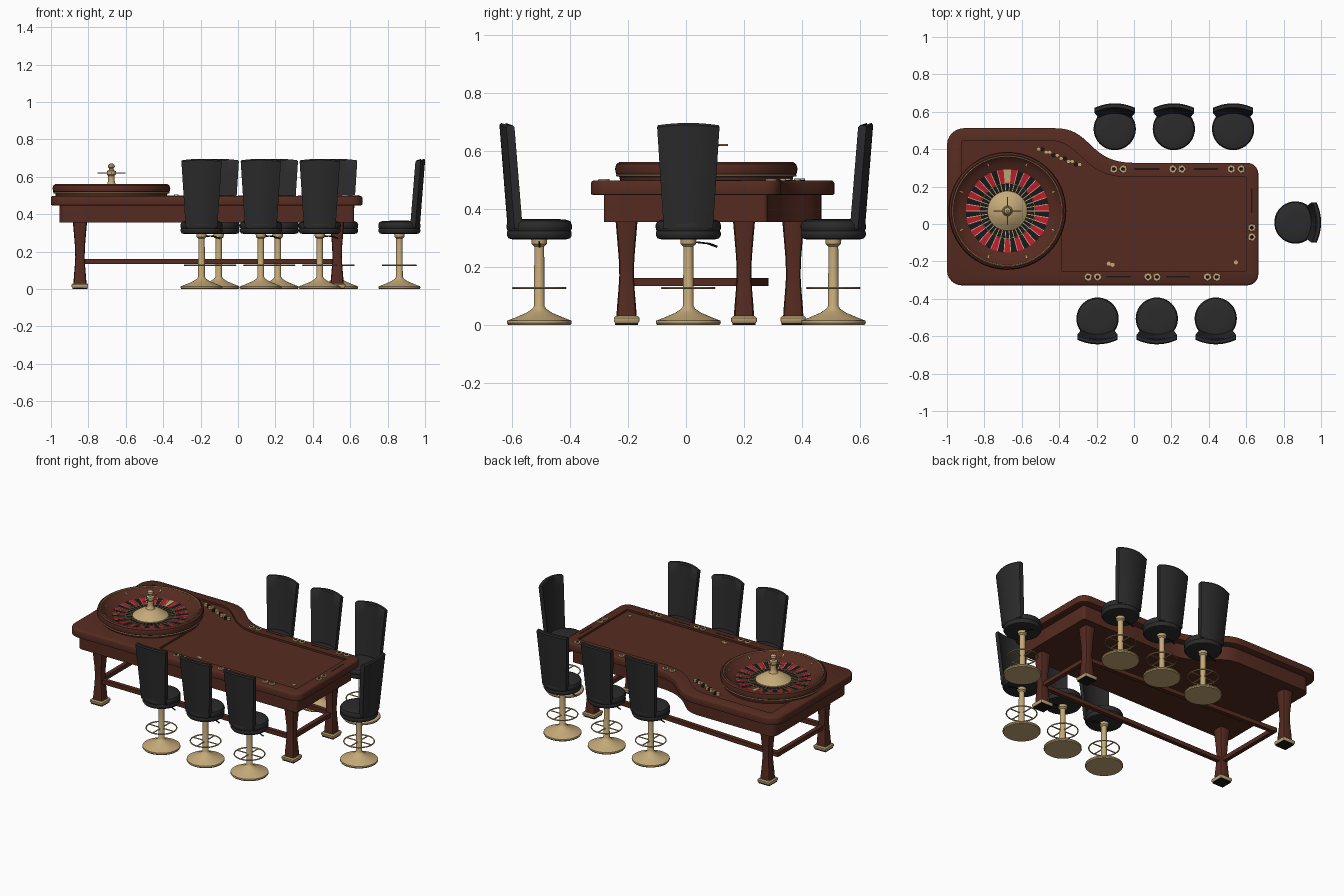
import bpy, bmesh, math
from mathutils import Vector

if "Cube" in bpy.data.objects:
    bpy.data.objects.remove(bpy.data.objects["Cube"])

def material(name, rgb):
    m = bpy.data.materials.new(name)
    m.diffuse_color = (*rgb, 1)
    m.use_nodes = True
    m.node_tree.nodes["Principled BSDF"].inputs["Base Color"].default_value = m.diffuse_color
    return m

WOOD = material("mahogany", (0.092, 0.024, 0.0145))
GOLD = material("brass", (0.56, 0.40, 0.19))
LEATHER = material("black leather", (0.024, 0.024, 0.025))
RED = material("red pocket", (0.52, 0.012, 0.03))
DARK = material("dark", (0.010, 0.009, 0.009))

def finish(name, bm, *mats):
    bmesh.ops.recalc_face_normals(bm, faces=bm.faces)
    me = bpy.data.meshes.new(name)
    bm.to_mesh(me)
    bm.free()
    for m in mats:
        me.materials.append(m)
    ob = bpy.data.objects.new(name, me)
    bpy.context.collection.objects.link(ob)
    return ob

def loft(name, rings, *mats, wrap=False, rule=None):
    """Skin a list of equal-length rings; cap the ends or wrap them round."""
    bm = bmesh.new()
    vs = [[bm.verts.new(p) for p in r] for r in rings]
    n = len(vs[0])
    for a, b in zip(vs, vs[1:] + ([vs[0]] if wrap else [])):
        for i in range(n):
            bm.faces.new((a[i], a[(i + 1) % n], b[(i + 1) % n], b[i]))
    if not wrap:
        bm.faces.new(vs[0])
        bm.faces.new(vs[-1])
    if rule:
        for f in bm.faces:
            f.material_index = rule(f.calc_center_median())
    return finish(name, bm, *mats)

def lathe(name, prof, *mats, n=40, at=(0, 0), wrap=False, rule=None):
    rings = [[(at[0] + r * math.cos(2 * math.pi * i / n), at[1] + r * math.sin(2 * math.pi * i / n), z)
              for i in range(n)] for r, z in prof]
    return loft(name, rings, *mats, wrap=wrap, rule=rule)

def hoop(name, r, z, t, mat, at=(0, 0), n=48):
    prof = [(r + t * math.cos(a * math.pi / 3), z + t * math.sin(a * math.pi / 3)) for a in range(6)]
    return lathe(name, prof, mat, n=n, at=at, wrap=True)

def bar(name, p, q, w, mat, sides=4):
    p, q = Vector(p), Vector(q)
    rot = (q - p).to_track_quat('Z', 'Y')
    ring = [Vector((math.cos(a), math.sin(a), 0)) * w for a in
            [math.pi / sides + 2 * math.pi * i / sides for i in range(sides)]]
    return loft(name, [[e + rot @ c for c in ring] for e in (p, q)], mat)

def arc(cx, cy, r, start):
    return [(cx + r * math.cos(math.radians(start + d)), cy + r * math.sin(math.radians(start + d)))
            for d in range(0, 91, 15)]

def bezier(a, b, c, d, n=18):
    out = []
    for i in range(n + 1):
        t = i / n
        w = ((1 - t) ** 3, 3 * t * (1 - t) ** 2, 3 * t * t * (1 - t), t ** 3)
        out.append(tuple(sum(k * p[j] for k, p in zip(w, (a, b, c, d))) for j in (0, 1)))
    return out

def inset(pts, d, z):
    out = []
    for i, p in enumerate(pts):
        a, b, c = Vector(pts[i - 1]), Vector(p), Vector(pts[(i + 1) % len(pts)])
        e, f = (b - a).normalized(), (c - b).normalized()
        m = Vector((-e.y - f.y, e.x + f.x)).normalized()
        k = max(0.5, m.dot(Vector((-e.y, e.x))))
        out.append((*(b + m * d / k), z))
    return out

# Table top and apron, with the play surface sunk into it
outline = (arc(-0.92, -0.245, 0.08, 180) + arc(0.605, -0.265, 0.06, 270) + arc(0.605, 0.27, 0.06, 0)
           + bezier((0, 0.33), (-0.25, 0.33), (-0.22, 0.515), (-0.42, 0.515)) + arc(-0.91, 0.425, 0.09, 90))
outline = [(x, y - 0.003) for x, y in outline]
steps = [(0.045, 0.355), (0.045, 0.447), (0.008, 0.447), (0.001, 0.45), (0, 0.456),
         (0, 0.488), (0.003, 0.494), (0.01, 0.498)]
table = loft("table_top", [inset(outline, d, z) for d, z in steps], WOOD)
sunk = [(-0.385, -0.255), (0.6, -0.255), (0.6, 0.25)] + bezier(
    (-0.03, 0.25), (-0.28, 0.25), (-0.28, 0.445), (-0.45, 0.445)) + [(-0.92, 0.445), (-0.92, 0.1), (-0.385, 0.1)]
cutter = loft("recess_cutter", [[(x, y, z) for x, y in sunk] for z in (0.486, 0.6)], WOOD)
cutter.hide_render = True
mod = table.modifiers.new("recess", 'BOOLEAN')
mod.operation, mod.object, mod.solver = 'DIFFERENCE', cutter, 'EXACT'
bpy.context.view_layer.objects.active = table
bpy.ops.object.modifier_apply(modifier="recess")
bpy.data.objects.remove(cutter)

# Legs with brass feet
def square(x, y, h, z, c=0.45):
    k = h * (1 - c)
    m = h * (1 - c * 0.28)
    return [(x + a, y + b, z) for a, b in ((h, -k), (h, k), (m, m), (k, h), (-k, h), (-m, m),
                                           (-h, k), (-h, -k), (-m, -m), (-k, -h), (k, -h), (m, -m))]

leg_shape = [(0.035, 0.028), (0.033, 0.06), (0.028, 0.12), (0.025, 0.17), (0.027, 0.23), (0.032, 0.29), (0.038, 0.36)]
for x, y in ((-0.845, -0.205), (-0.845, 0.37), (0.53, -0.205), (0.53, 0.2)):
    loft("leg", [square(x, y, h, z) for h, z in leg_shape], WOOD)
    loft("leg_foot", [square(x, y, h, z, 0.08) for h, z in
                      ((0.04, 0.006), (0.044, 0.012), (0.044, 0.024), (0.038, 0.03))], GOLD)
    loft("foot_pad", [square(x, y, 0.04, z, 0.08) for z in (0, 0.006)], DARK)

# Stretchers
Z = 0.147
for p, q in (((-0.845, -0.205), (0.53, -0.205)), ((-0.845, 0.27), (0.53, 0.2)),
             ((-0.845, -0.205), (-0.845, 0.285)), ((0.53, -0.205), (0.53, 0.2))):
    bar("stretcher", (*p, Z), (*q, Z), 0.019, WOOD)

# Roulette wheel
C = (-0.677, 0.07)
lathe("wheel_bowl", [(0.295, 0.487), (0.3, 0.51), (0.311, 0.52), (0.315, 0.538), (0.31, 0.554), (0.3, 0.561),
                     (0.29, 0.557), (0.285, 0.548), (0.25, 0.53), (0.222, 0.516), (0.222, 0.487)],
      WOOD, n=64, at=C, wrap=True)
hoop("wheel_band", 0.307, 0.515, 0.005, GOLD, C, 64)
hoop("wheel_inner_trim", 0.292, 0.558, 0.0025, GOLD, C, 64)

def pocket_rule(c):
    d = Vector((c.x - C[0], c.y - C[1]))
    if d.length < 0.145:
        return 1
    i = int((math.atan2(d.y, d.x) % (2 * math.pi)) / (2 * math.pi / 38))
    return 2 if i == 9 else i % 2

lathe("wheel_pockets", [(0.223, 0.49), (0.223, 0.517), (0.15, 0.509), (0.1, 0.505), (0.1, 0.49)],
      RED, DARK, GOLD, n=38, at=C, wrap=True, rule=pocket_rule)
for i in range(38):
    a = 2 * math.pi * i / 38
    u = Vector((math.cos(a), math.sin(a)))
    bar("pocket_divider", (C[0] + u.x * 0.1, C[1] + u.y * 0.1, 0.507),
        (C[0] + u.x * 0.222, C[1] + u.y * 0.222, 0.518), 0.003, GOLD)
hoop("pocket_ring", 0.147, 0.51, 0.002, GOLD, C)
for i in range(8):
    a = math.pi * (i + 0.5) / 4
    bar("deflector", (C[0] + 0.26 * math.cos(a), C[1] + 0.26 * math.sin(a), 0.537),
        (C[0] + 0.275 * math.cos(a), C[1] + 0.275 * math.sin(a), 0.546), 0.004, GOLD)
lathe("wheel_cone", [(0.108, 0.495), (0.106, 0.511), (0.085, 0.526), (0.06, 0.542), (0.035, 0.552), (0.02, 0.556)],
      GOLD, at=C)
lathe("wheel_spindle", [(0.03, 0.55), (0.022, 0.562), (0.017, 0.58), (0.017, 0.605), (0.024, 0.612), (0.024, 0.63),
                        (0.013, 0.636), (0.012, 0.645), (0.019, 0.652), (0.017, 0.663), (0.005, 0.672)],
      GOLD, n=24, at=C)
for dx, dy in ((0.075, 0), (0, 0.075)):
    bar("spindle_handle", (C[0] - dx, C[1] - dy, 0.62), (C[0] + dx, C[1] + dy, 0.62), 0.003, GOLD, 8)

# Cup holders and chip slots on the rail
cups = ([(x, 0.294) for x in (-0.108, -0.058, 0.208, 0.256, 0.52, 0.573)]
        + [(x, -0.283) for x in (-0.245, -0.195, 0.075, 0.122, 0.393, 0.442)] + [(0.63, -0.02), (0.63, -0.07)])
for c in cups:
    lathe("cup_holder", [(0.02, 0.497), (0.019, 0.502), (0.009, 0.502), (0.007, 0.5), (0.001, 0.5)],
          GOLD, DARK, n=20, at=c, rule=lambda p, c=c: int(math.hypot(p.x - c[0], p.y - c[1]) < 0.0085))
for p, q in (((0, 0.294), (0.135, 0.294)), ((0.32, 0.294), (0.45, 0.294)), ((-0.15, -0.283), (-0.02, -0.283)),
             ((0.17, -0.283), (0.3, -0.283)), ((0.63, 0.06), (0.63, 0.19))):
    bar("rail_slot", (*p, 0.4945), (*q, 0.4945), 0.006, DARK)

# Chips
for i in range(12):
    t = i / 11
    lathe("chip_stack", [(0.011, 0.485), (0.011, 0.5 + 0.005 * (i % 3 == 0))], DARK if i % 3 == 1 else GOLD,
          n=12, at=(-0.51 + 0.22 * t, 0.4 - 0.09 * t + 0.008 * (i % 2)))
for c in ((-0.135, -0.212), (-0.115, -0.218), (0.545, -0.205)):
    lathe("loose_chip", [(0.011, 0.485), (0.011, 0.492)], GOLD, n=12, at=c)

# Chair, built at the origin with its back towards -y
parts = [
    lathe("chair_base", [(0.108, 0), (0.112, 0.006), (0.111, 0.014), (0.085, 0.024), (0.045, 0.041), (0.024, 0.055),
                         (0.018, 0.065), (0.017, 0.27), (0.026, 0.278), (0.028, 0.296)], GOLD),
    hoop("foot_ring", 0.09, 0.127, 0.004, GOLD),
    bar("foot_ring_spoke", (-0.09, 0, 0.127), (0.09, 0, 0.127), 0.004, GOLD, 6),
    bar("foot_ring_spoke", (0, -0.09, 0.127), (0, 0.09, 0.127), 0.004, GOLD, 6),
    lathe("seat", [(0.09, 0.294), (0.106, 0.298), (0.112, 0.308), (0.112, 0.318), (0.109, 0.324), (0.112, 0.33),
                   (0.113, 0.344), (0.107, 0.357), (0.09, 0.363), (0.05, 0.365)], LEATHER),
    bar("height_lever", (0.0, 0, 0.288), (0.07, 0, 0.28), 0.003, DARK, 6),
    bar("height_lever_grip", (0.07, 0, 0.28), (0.1, 0, 0.269), 0.004, DARK, 6),
]
rings = []
for v, thin in ((0, 0), (0.1, 0), (0.3, 0), (0.55, 0), (0.8, 0), (0.98, 0), (1, 0.006)):
    half, outer = 0.085 + 0.023 * v - thin * 0.5, -(0.109 + 0.029 * v) + thin
    us = [i / 5 - 1 for i in range(11)]
    side = [(u, 0) for u in us] + [(u, 0.028 - 2 * thin) for u in reversed(us)]
    rings.append([(u * half, outer + 0.024 * u * u + d, 0.33 + 0.366 * v - 0.008 * u * u * v) for u, d in side])
parts.append(loft("chair_back", rings, LEATHER))

seats = ([(x, -0.506, 0) for x in (-0.195, 0.122, 0.437)] + [(x, 0.508, 180) for x in (-0.103, 0.213, 0.53)]
         + [(0.863, 0.008, 90)])
for i, (x, y, r) in enumerate(seats):
    for part in parts:
        ob = part
        if i < len(seats) - 1:
            ob = part.copy()
            bpy.context.collection.objects.link(ob)
        ob.location, ob.rotation_euler = (x, y, 0), (0, 0, math.radians(r))

bpy.ops.object.select_all(action='SELECT')
bpy.context.view_layer.objects.active = table
bpy.ops.object.shade_smooth_by_angle(angle=math.radians(35))
